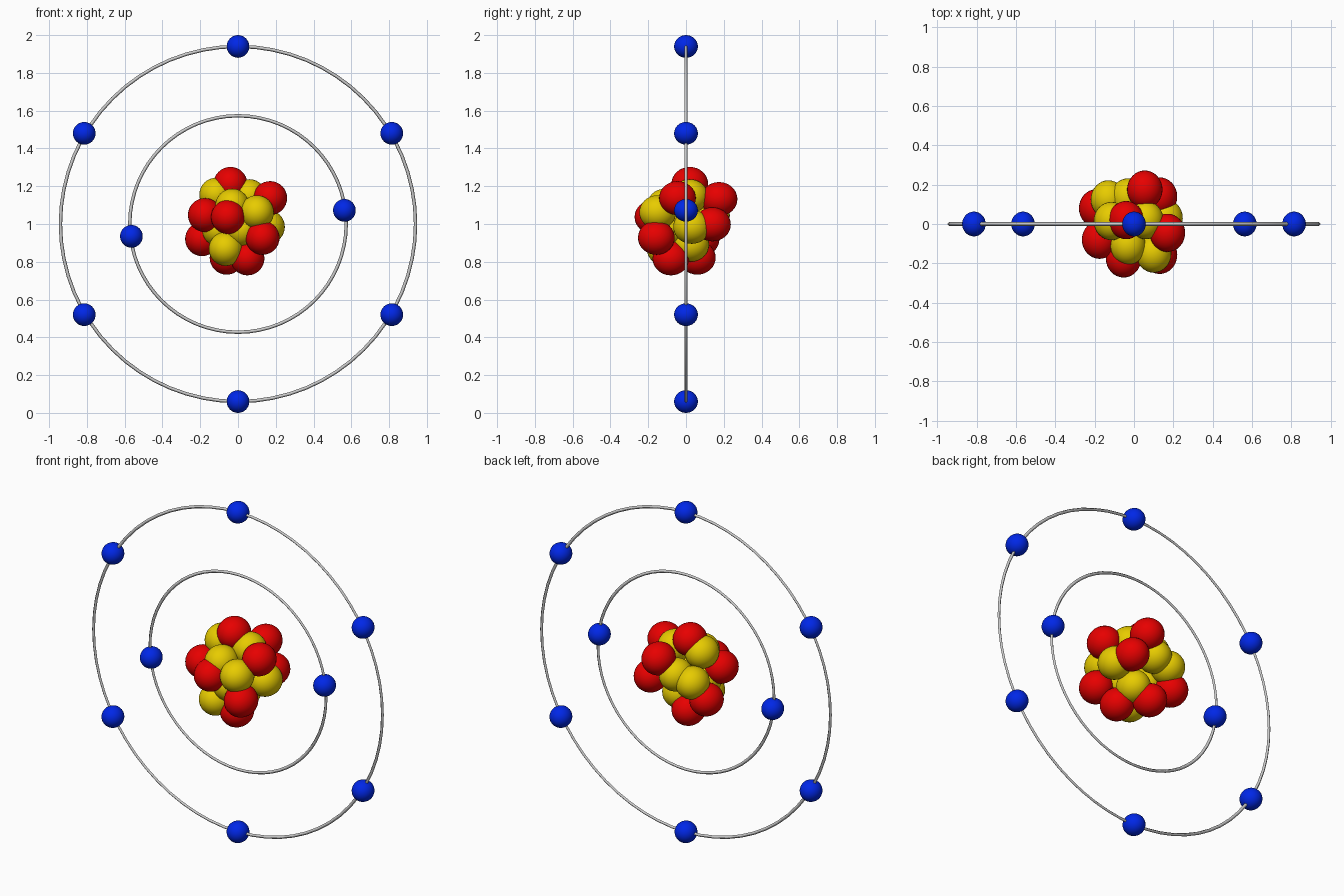
import bpy, math

if "Cube" in bpy.data.objects:
    bpy.data.objects.remove(bpy.data.objects["Cube"])

CZ = 1.0          # height of the atom's centre


def material(name, rgb):
    m = bpy.data.materials.new(name)
    m.diffuse_color = (*rgb, 1)
    m.use_nodes = True
    m.node_tree.nodes["Principled BSDF"].inputs["Base Color"].default_value = m.diffuse_color
    return m


RED = material("red", (0.80, 0.0, 0.0))
YELLOW = material("yellow", (0.80, 0.60, 0.0))
BLUE = material("blue", (0.0, 0.02, 0.80))
GREY = material("grey", (0.60, 0.60, 0.60))


def finish(name, mat):
    o = bpy.context.object
    o.name = name
    o.data.materials.append(mat)
    bpy.ops.object.shade_smooth()


def ball(name, loc, r, mat, depth=1.0):
    bpy.ops.mesh.primitive_uv_sphere_add(segments=32, ring_count=16, radius=r, location=loc)
    bpy.context.object.scale.y = depth     # balls are slightly deeper than wide
    finish(name, mat)


def orbit(name, radius):
    bpy.ops.mesh.primitive_torus_add(
        location=(0, 0, CZ), rotation=(math.pi / 2, 0, 0), major_segments=64,
        minor_segments=4, major_radius=radius, minor_radius=0.009)
    finish(name, GREY)


# orbit rings in the x-z plane
orbit("outer_orbit", 0.94)
orbit("inner_orbit", 0.573)

# electrons: six outer, two inner
for i in range(6):
    a = math.radians(90 + 60 * i)
    ball(f"outer_electron_{i + 1}",
         (0.94 * math.cos(a), 0, CZ + 0.94 * math.sin(a)), 0.06, BLUE, 1.05)
    if i % 3:      # side electrons sit a touch further out
        bpy.context.object.location.z += math.copysign(0.01, math.sin(a))
for i, deg in enumerate((7.3, 186.6)):
    a = math.radians(deg)
    ball(f"inner_electron_{i + 1}",
         (0.568 * math.cos(a), 0, CZ + 0.568 * math.sin(a)), 0.06, BLUE, 1.05)

# nucleus: clustered protons and neutrons
protons = [
    (-.04, .02, 1.212), (.17, -.045, 1.137), (.055, .175, 1.132),
    (-.175, -.08, 1.047), (-.053, -.175, 1.037), (.13, -.157, .927),
    (-.19, .08, .92), (.05, -.08, .818), (-.06, .06, .822), (.13, .14, .998),
]
neutrons = [
    (-.03, -.11, 1.097), (-.115, .015, 1.155),
    (.06, .02, 1.147), (.10, -.15, 1.062), (.158, .03, .985),
    (-.065, -.11, .868), (.025, .025, .89), (-.13, .125, 1.02),
    (-.03, .135, 1.045), (.02, -.10, .97), (-.10, -.03, .97),
]
for i, p in enumerate(protons):
    ball(f"proton_{i + 1}", p, 0.09, RED, 1.08)
for i, p in enumerate(neutrons):
    ball(f"neutron_{i + 1}", p, 0.09, YELLOW, 1.08)
